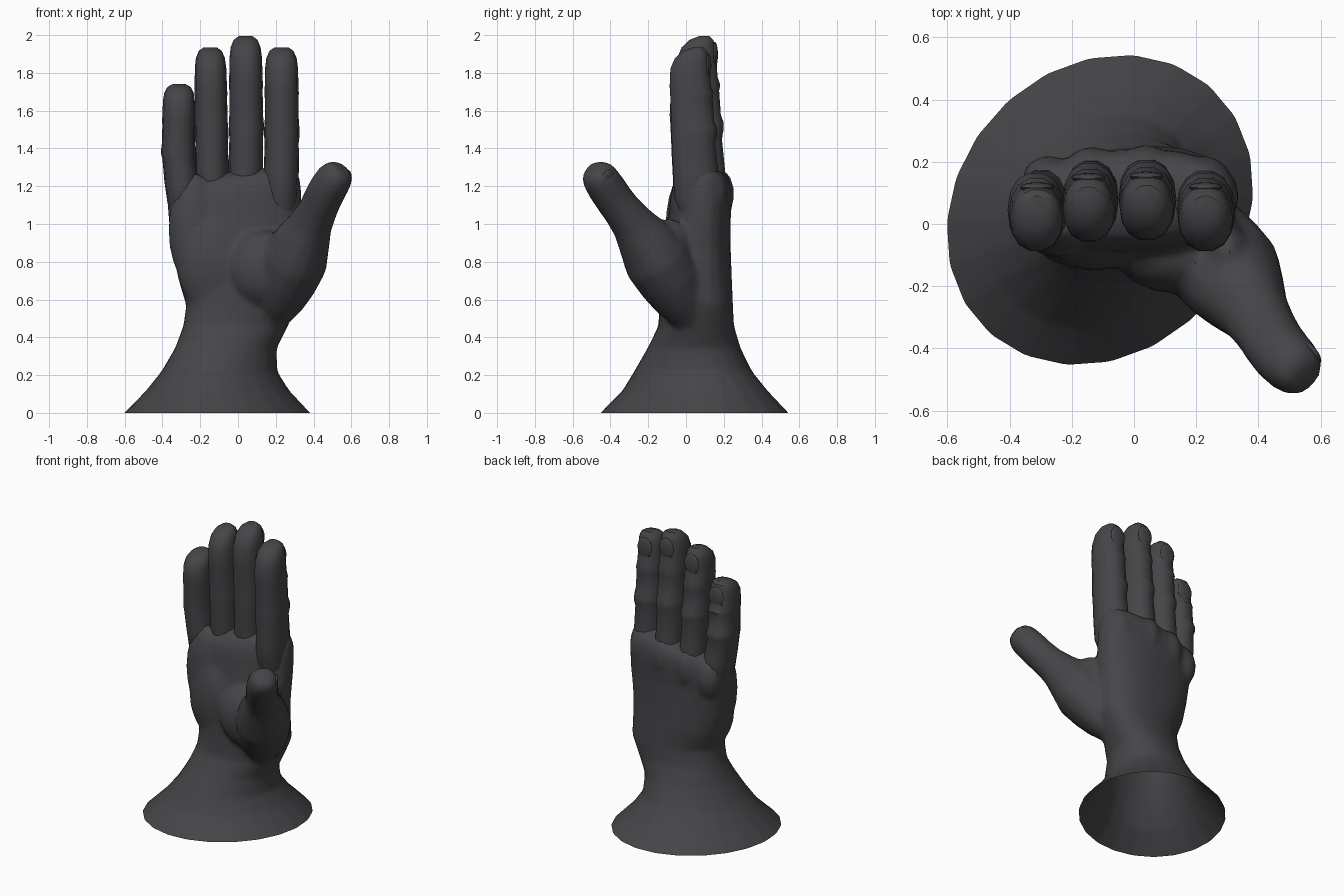
import bpy, bmesh, math
from mathutils import Vector

if "Cube" in bpy.data.objects:
    bpy.data.objects.remove(bpy.data.objects["Cube"])

# Single dark grey material
grey = bpy.data.materials.new("dark_grey")
grey.use_nodes = True
colour = (0.06, 0.06, 0.066, 1)
grey.diffuse_color = colour
grey.node_tree.nodes["Principled BSDF"].inputs["Base Color"].default_value = colour


def section(centre, side, depth, rx, ry, count, power):
    """Rounded-box cross-section around a centre."""
    pts = []
    for i in range(count):
        a = math.tau * i / count
        c, s = math.cos(a), math.sin(a)
        u = math.copysign(abs(c) ** (2 / power), c) * rx
        v = math.copysign(abs(s) ** (2 / power), s) * ry
        pts.append(centre + side * u + depth * v)
    return pts


def loft(name, rings):
    bm = bmesh.new()
    rows = [[bm.verts.new(p) for p in ring] for ring in rings]
    n = len(rows[0])
    for a, b in zip(rows, rows[1:]):
        for i in range(n):
            j = (i + 1) % n
            bm.faces.new((a[i], a[j], b[j], b[i]))
    bm.faces.new(rows[0][::-1])
    bm.faces.new(rows[-1])
    bmesh.ops.recalc_face_normals(bm, faces=bm.faces)
    return finish(name, bm)


def finish(name, bm):
    mesh = bpy.data.meshes.new(name)
    bm.to_mesh(mesh)
    bm.free()
    mesh.materials.append(grey)
    ob = bpy.data.objects.new(name, mesh)
    bpy.context.collection.objects.link(ob)
    return ob


def ellipsoid(name, centre, radii, facing=(0, 1, 0)):
    bm = bmesh.new()
    bmesh.ops.create_uvsphere(bm, u_segments=16, v_segments=10, radius=1)
    bmesh.ops.scale(bm, vec=radii, verts=bm.verts)
    q = Vector(facing).to_track_quat('Y', 'Z')
    bmesh.ops.rotate(bm, matrix=q.to_matrix(), verts=bm.verts)
    bmesh.ops.translate(bm, vec=centre, verts=bm.verts)
    return finish(name, bm)


def select_only(objects):
    bpy.ops.object.select_all(action='DESELECT')
    for ob in objects:
        ob.select_set(True)
    bpy.context.view_layer.objects.active = objects[0]


X, Y = Vector((1, 0, 0)), Vector((0, 1, 0))

# Flared base, wrist and palm: z, left x, right x, front y, back y, squareness
body_rows = [
    (-0.08, -0.68, 0.46, -0.53, 0.62, 2), (0, -0.602, 0.383, -0.453, 0.543, 2),
    (0.12, -0.485, 0.27, -0.335, 0.43, 2), (0.22, -0.405, 0.208, -0.275, 0.35, 2),
    (0.34, -0.335, 0.205, -0.205, 0.29, 2.1), (0.46, -0.29, 0.265, -0.145, 0.253, 2.2),
    (0.57, -0.275, 0.315, -0.14, 0.247, 2.2), (0.7, -0.315, 0.32, -0.135, 0.243, 2.3),
    (0.85, -0.347, 0.32, -0.115, 0.237, 2.3), (1.0, -0.365, 0.335, -0.095, 0.235, 2.3),
    (1.13, -0.375, 0.338, -0.085, 0.243, 2.2), (1.2, -0.36, 0.33, -0.07, 0.238, 2.2),
    (1.25, -0.31, 0.31, -0.04, 0.215, 2.2), (1.28, -0.2, 0.22, 0.02, 0.15, 2.2),
]
rings = []
for z, l, r, f, b, p in body_rows:
    # Base and wrist are stretched along a diagonal; the palm top slopes sideways
    skew = 0.075 if z < 0.65 else 0.03
    side = Vector((1, skew, max(0, z - 0.85) * 0.28))
    depth = Vector((skew, 1, 0))
    centre = Vector(((l + r) / 2, (f + b) / 2, z))
    rings.append(section(centre, side, depth, (r - l) / 2, (b - f) / 2, 22, p))
palm = loft("palm_and_wrist", rings)

# Thumb: centre and radius along its path
thumb_path = [
    (0.18, 0.02, 0.5, 0.09), (0.21, -0.03, 0.6, 0.14), (0.25, -0.085, 0.7, 0.165),
    (0.3, -0.155, 0.81, 0.173), (0.34, -0.215, 0.91, 0.148), (0.385, -0.28, 1.0, 0.114),
    (0.42, -0.335, 1.07, 0.102), (0.447, -0.38, 1.13, 0.1), (0.477, -0.42, 1.19, 0.1),
    (0.512, -0.456, 1.245, 0.095), (0.535, -0.478, 1.275, 0.08), (0.55, -0.49, 1.295, 0.05),
]
points = [Vector(p[:3]) for p in thumb_path]
rings = []
for i, p in enumerate(points):
    along = (points[min(i + 1, len(points) - 1)] - points[max(i - 1, 0)]).normalized()
    side = along.cross(Vector((0.65, 0.75, 0))).normalized()
    r = thumb_path[i][3]
    rings.append(section(p, side, side.cross(along), r, r, 14, 2.2))
thumb = loft("thumb", rings)

# Fleshy pads of the palm
pads = [
    ellipsoid("thumb_pad", (0.14, -0.1, 0.765), (0.2, 0.125, 0.2)),
    ellipsoid("heel_pad", (-0.13, -0.035, 0.8), (0.2, 0.115, 0.28)),
    ellipsoid("outer_pad", (-0.23, -0.01, 0.97), (0.14, 0.1, 0.3)),
    ellipsoid("thumb_web", (0.3, -0.09, 0.88), (0.07, 0.11, 0.15)),
]

# Finger name, base x, middle x, tip x, y, tip z, half width, knuckle height
fingers = [
    ("little", -0.275, -0.316, -0.312, 0.045, 1.74, 0.088, 1.08),
    ("ring", -0.135, -0.14, -0.147, 0.075, 1.935, 0.087, 1.13),
    ("middle", 0.038, 0.044, 0.04, 0.08, 1.995, 0.09, 1.16),
    ("index", 0.225, 0.232, 0.23, 0.045, 1.935, 0.091, 1.16),
]
for name, xb, xm, xt, y, top, w, knuckle_z in fingers:
    pads.append(ellipsoid(name + "_knuckle", (xb, y + 0.1, knuckle_z), (0.085, 0.075, 0.13)))

# Blend the body into one surface, left open underneath
select_only([palm, thumb] + pads)
bpy.ops.object.join()
mod = palm.modifiers.new("blend", 'REMESH')
mod.mode, mod.voxel_size = 'VOXEL', 0.018
mod = palm.modifiers.new("soften", 'SMOOTH')
mod.factor, mod.iterations = 0.5, 4
mod = palm.modifiers.new("simplify", 'DECIMATE')
mod.ratio = 0.2
for m in list(palm.modifiers):
    bpy.ops.object.modifier_apply(modifier=m.name)
bm = bmesh.new()
bm.from_mesh(palm.data)
bmesh.ops.bisect_plane(bm, geom=bm.verts[:] + bm.edges[:] + bm.faces[:],
                       plane_co=(0, 0, 0), plane_no=(0, 0, 1), clear_inner=True)
bm.to_mesh(palm.data)
bm.free()
palm.data.materials.clear()
palm.data.materials.append(grey)
for face in palm.data.polygons:
    face.material_index = 0
parts = [palm]

# Finger profile: height fraction, width, front depth, back depth
finger_rows = [
    (0, 0.8, 0.05, 0.1), (0.15, 0.98, 0.11, 0.135), (0.3, 1.02, 0.116, 0.128),
    (0.46, 0.99, 0.122, 0.112), (0.5, 1.03, 0.124, 0.122), (0.54, 1.03, 0.124, 0.122),
    (0.58, 0.99, 0.126, 0.107), (0.71, 0.98, 0.13, 0.098), (0.74, 1, 0.132, 0.104),
    (0.78, 0.98, 0.134, 0.09), (0.88, 0.96, 0.13, 0.082), (0.94, 0.88, 0.105, 0.076),
    (0.98, 0.7, 0.062, 0.066), (1, 0.4, 0.01, 0.045),
]
base_z = 1.0
for name, xb, xm, xt, y, top, w, knuckle_z in fingers:
    rings = []
    for t, width, front, back in finger_rows:
        x = xb + (xm - xb) * t * 2 if t < 0.5 else xm + (xt - xm) * (t * 2 - 1)
        centre = Vector((x, y + (back - front) / 2, base_z + (top - base_z) * t))
        rings.append(section(centre, X, Y, w * width, (front + back) / 2, 14, 2.25))
    parts.append(loft(name + "_finger", rings))
    parts.append(ellipsoid(name + "_fingernail", (xt, y + 0.073, top - 0.1),
                           (0.055, 0.016, 0.07)))

parts.append(ellipsoid("thumbnail", (0.565, -0.415, 1.225), (0.05, 0.018, 0.065),
                       (0.7, 0.6, -0.25)))

for ob in parts:
    select_only([ob])
    bpy.ops.object.shade_smooth_by_angle(angle=math.radians(35))
